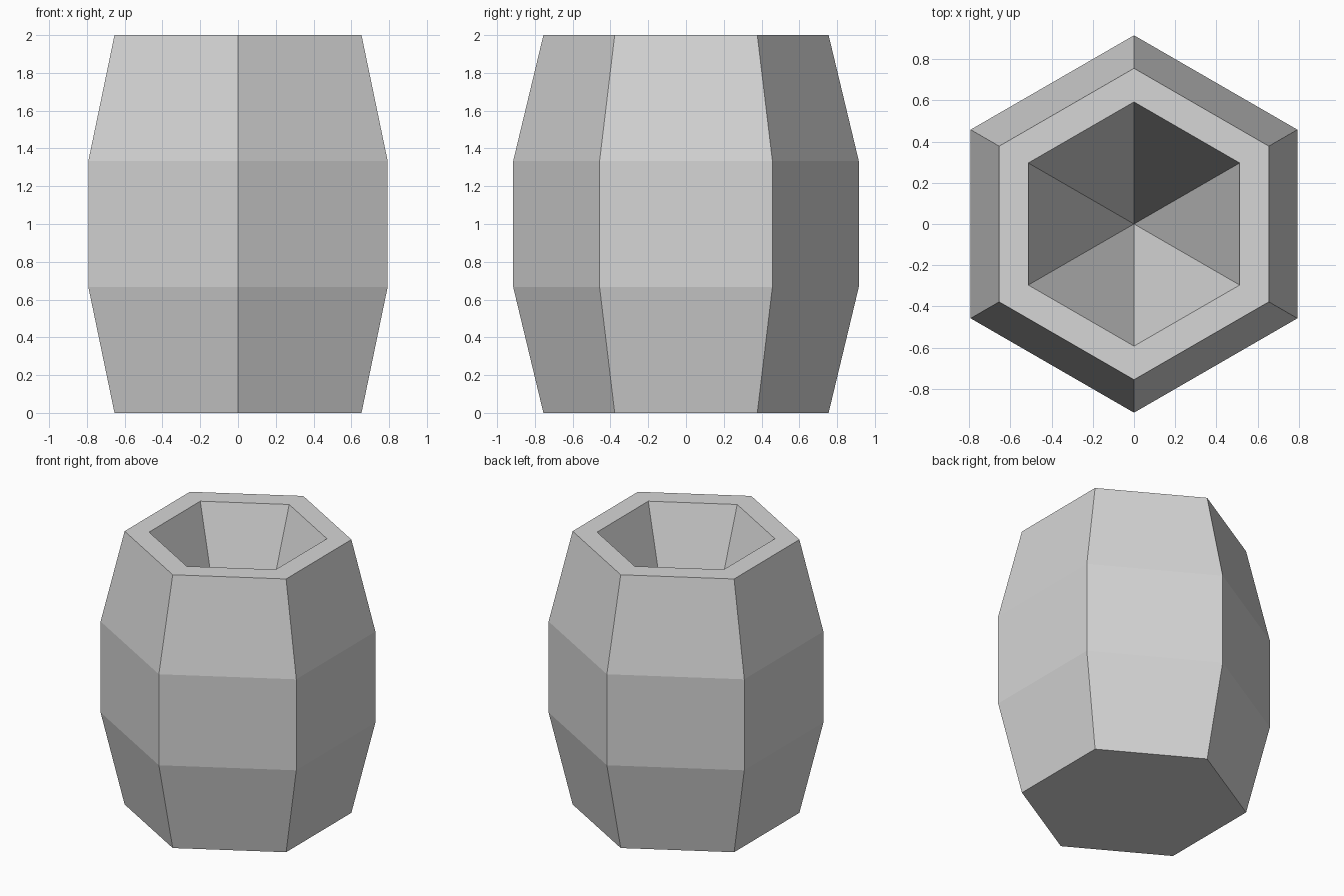
import bpy
import bmesh
from math import sin, cos, pi

cube = bpy.data.objects.get("Cube")
if cube:
    bpy.data.objects.remove(cube, do_unlink=True)

SIDES = 6

# Single plain grey
grey = bpy.data.materials.new("plain grey")
grey.use_nodes = True
colour = (0.67, 0.67, 0.67, 1)
grey.diffuse_color = colour
grey.node_tree.nodes["Principled BSDF"].inputs["Base Color"].default_value = colour

# Radius and height: base, bulging staves, rim, inner lip
profile = [(0.755, 0), (0.915, 0.667), (0.915, 1.333), (0.755, 2), (0.592, 2)]
hollow_bottom = 0.33

bm = bmesh.new()


def ring(radius, height):
    """One hexagonal ring with corners pointing front and back."""
    angles = [pi / 2 + i * 2 * pi / SIDES for i in range(SIDES)]
    return [bm.verts.new((radius * cos(a), radius * sin(a), height)) for a in angles]


rings = [ring(r, z) for r, z in profile]

# Outer walls and flat rim
for low, high in zip(rings, rings[1:]):
    for i in range(SIDES):
        j = (i + 1) % SIDES
        bm.faces.new((low[i], low[j], high[j], high[i]))

# Closed base
bm.faces.new(rings[0][::-1])

# Hollow tapering to a point
apex = bm.verts.new((0, 0, hollow_bottom))
lip = rings[-1]
for i in range(SIDES):
    bm.faces.new((lip[i], lip[(i + 1) % SIDES], apex))

bmesh.ops.recalc_face_normals(bm, faces=bm.faces[:])
mesh = bpy.data.meshes.new("barrel")
bm.to_mesh(mesh)
bm.free()
mesh.materials.append(grey)
barrel = bpy.data.objects.new("barrel", mesh)
bpy.context.collection.objects.link(barrel)
